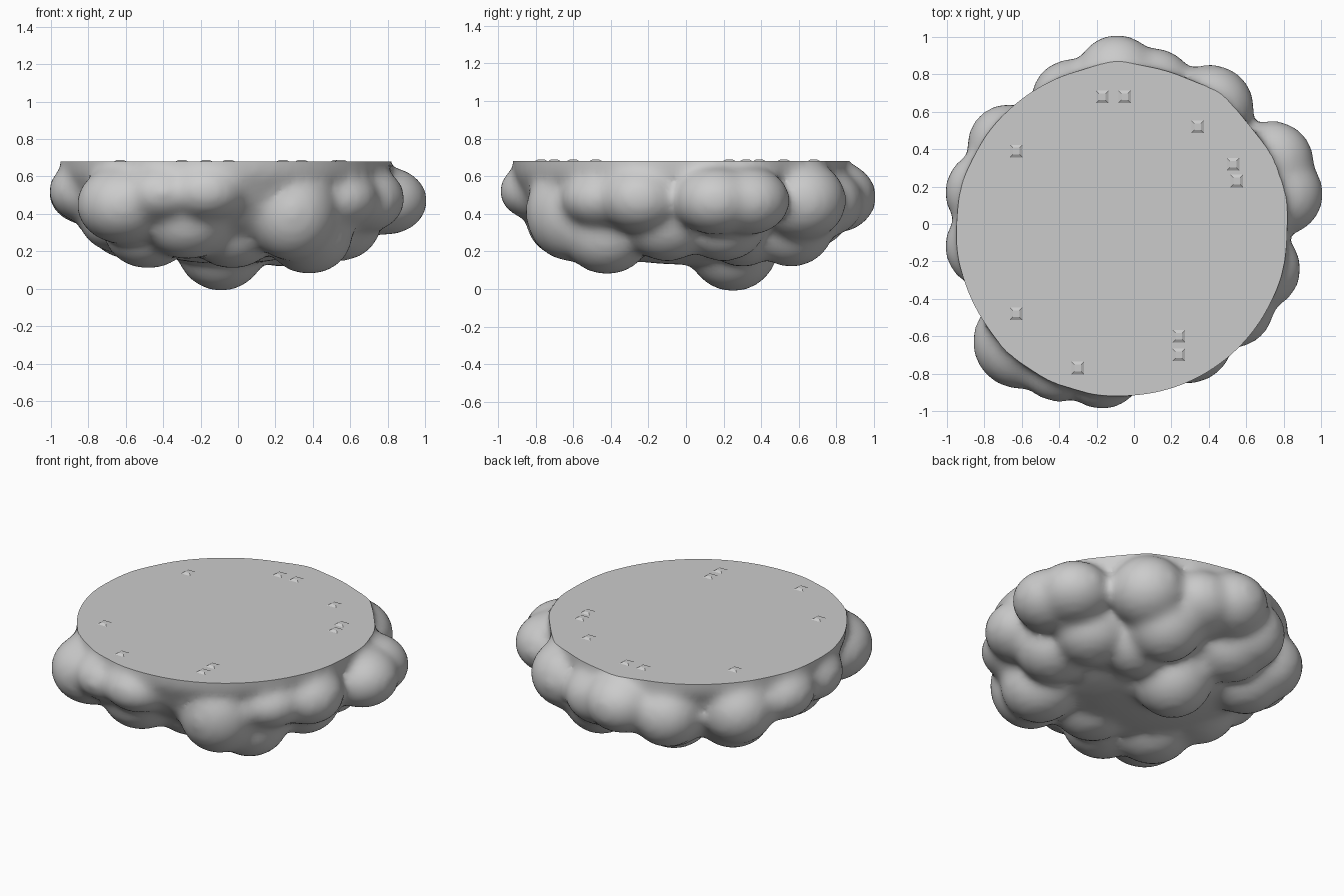
import bpy, bmesh
from mathutils import Matrix

if "Cube" in bpy.data.objects:
    bpy.data.objects.remove(bpy.data.objects["Cube"])

TOP = 0.68
GROW = 0.014   # makes up for the shrinkage of the smoothing


def new_object(name, bm):
    mesh = bpy.data.meshes.new(name)
    bm.to_mesh(mesh)
    bm.free()
    ob = bpy.data.objects.new(name, mesh)
    bpy.context.collection.objects.link(ob)
    return ob


def add_blob(bm, x, y, z, r, rz):
    m = Matrix.Translation((x, y, z)) @ Matrix.Diagonal((r, r, rz, 1))
    bmesh.ops.create_icosphere(bm, subdivisions=4, radius=1, matrix=m)


def add_disc(bm, r_low, r_high, z_low, z_high):
    bmesh.ops.create_cone(bm, cap_ends=True, segments=96, radius1=r_low, radius2=r_high,
                          depth=z_high - z_low,
                          matrix=Matrix.Translation((-0.065, -0.035, (z_low + z_high) / 2)))


# Bulges around the rim: x, y, centre height, radius, half height
rim_blobs = [
    (0.79, 0.16, 0.47, 0.21, 0.17), (0.74, 0.33, 0.47, 0.21, 0.17),
    (0.41, 0.62, 0.47, 0.22, 0.20), (-0.09, 0.79, 0.49, 0.21, 0.18),
    (0.10, 0.71, 0.46, 0.22, 0.18), (-0.33, 0.66, 0.43, 0.21, 0.20),
    (-0.67, 0.42, 0.45, 0.21, 0.20), (-0.79, 0.17, 0.51, 0.21, 0.16),
    (-0.79, -0.12, 0.52, 0.21, 0.16), (-0.61, -0.63, 0.45, 0.24, 0.20),
    (-0.40, -0.72, 0.51, 0.22, 0.15), (-0.17, -0.77, 0.52, 0.21, 0.15),
    (0.29, -0.61, 0.41, 0.23, 0.25), (0.53, -0.44, 0.48, 0.21, 0.15),
    (0.67, -0.24, 0.48, 0.21, 0.17),
]
# Bulges underneath
under_blobs = [
    (-0.09, 0.25, 0.23, 0.23, 0.23), (0.38, -0.42, 0.29, 0.22, 0.20),
    (-0.03, -0.42, 0.32, 0.23, 0.20), (-0.48, -0.40, 0.32, 0.23, 0.20),
    (-0.27, -0.61, 0.37, 0.23, 0.20), (0.50, 0.20, 0.34, 0.21, 0.18),
    (0.54, -0.10, 0.34, 0.21, 0.18), (0.22, 0.56, 0.35, 0.22, 0.22),
    (0.24, 0.30, 0.31, 0.20, 0.18), (-0.28, 0.56, 0.38, 0.22, 0.20),
    (-0.58, 0.34, 0.37, 0.22, 0.20), (-0.62, -0.15, 0.38, 0.22, 0.18),
]

# Lumpy body source: shallow bowl and rim merged with all bulges, then softened
bm = bmesh.new()
add_blob(bm, -0.06, -0.03, 0.58, 0.84, 0.45)
add_disc(bm, 0.80, 0.885, 0.44, 0.62)
add_disc(bm, 0.885, 0.885, 0.62, 0.90)
for x, y, z, r, rz in rim_blobs + under_blobs:
    add_blob(bm, x, y, z, r + GROW, rz + GROW)
source = new_object("body_source", bm)
remesh = source.modifiers.new("merge", 'REMESH')
remesh.mode = 'VOXEL'
remesh.voxel_size = 0.025
smooth = source.modifiers.new("soften", 'SMOOTH')
smooth.factor = 0.5
smooth.iterations = 18

# Slice the softened body level and close it with a flat top
merged = bpy.data.meshes.new_from_object(
    source.evaluated_get(bpy.context.evaluated_depsgraph_get()))
bpy.data.objects.remove(source)
bm = bmesh.new()
bm.from_mesh(merged)
cut = bmesh.ops.bisect_plane(bm, geom=bm.verts[:] + bm.edges[:] + bm.faces[:],
                             plane_co=(0, 0, TOP), plane_no=(0, 0, 1), clear_outer=True)
for f in bm.faces:
    f.smooth = True
rim = [e for e in cut["geom_cut"] if isinstance(e, bmesh.types.BMEdge)]
for e in rim:
    e.smooth = False
bmesh.ops.holes_fill(bm, edges=rim, sides=0)
new_object("lumpy_body", bm)

# Small raised bumps on the flat top
bm = bmesh.new()
for x, y in [(-0.17, 0.68), (-0.05, 0.68), (0.34, 0.52), (0.53, 0.32), (0.55, 0.23),
             (-0.63, 0.39), (-0.63, -0.48), (-0.30, -0.77), (0.24, -0.60), (0.24, -0.70)]:
    bmesh.ops.create_cone(bm, cap_ends=True, segments=4, radius1=0.055, radius2=0.025, depth=0.012,
                          matrix=Matrix.Translation((x, y, TOP + 0.003))
                          @ Matrix.Rotation(0.7854, 4, 'Z'))
new_object("surface_bumps", bm)
